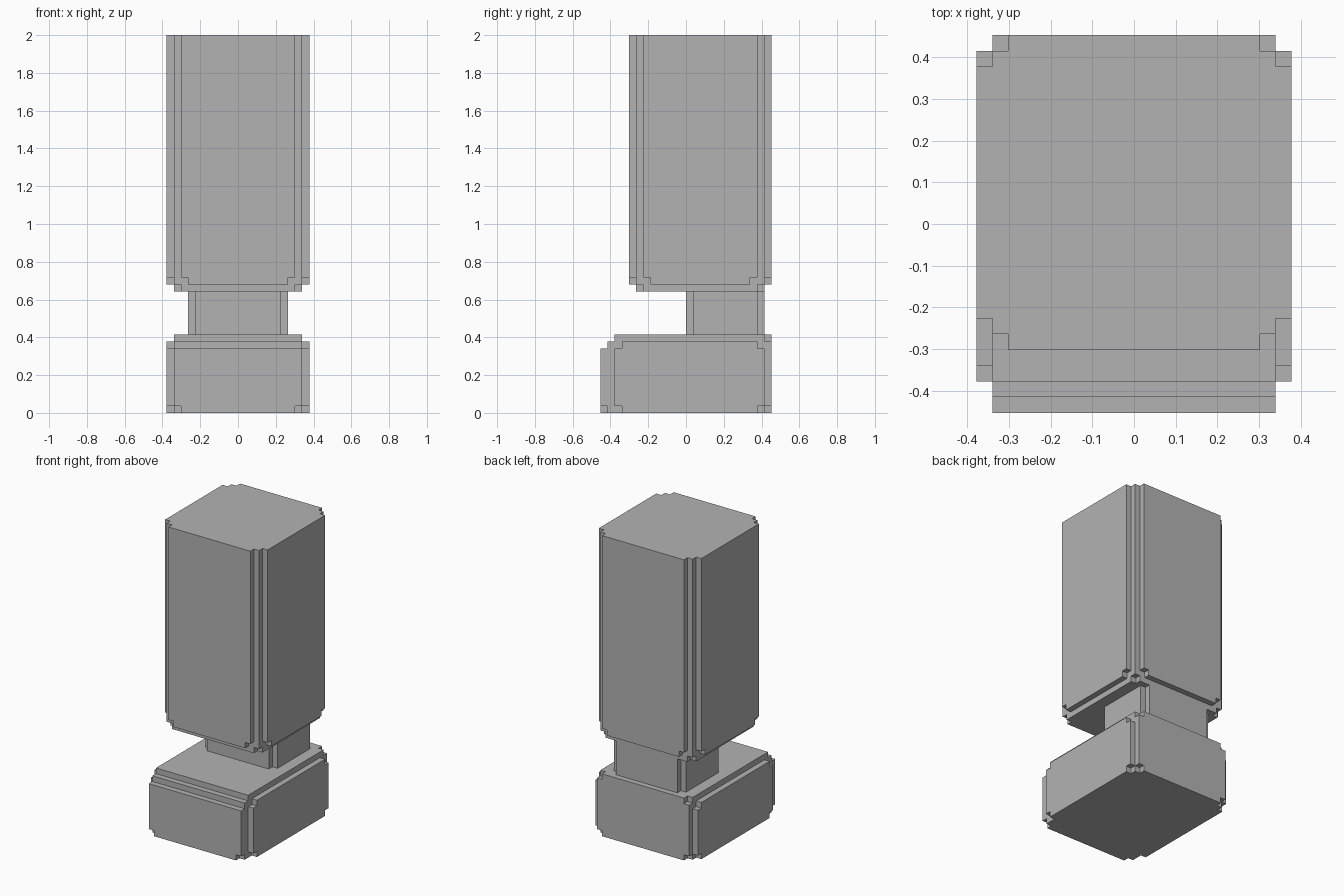
import bpy
import bmesh
import math

cube = bpy.data.objects.get("Cube")
if cube:
    bpy.data.objects.remove(cube, do_unlink=True)

U = 2 / 53  # one block step

grey = bpy.data.materials.new("plain grey")
grey.use_nodes = True
colour = (0.45, 0.45, 0.45, 1)
grey.diffuse_color = colour
grey.node_tree.nodes["Principled BSDF"].inputs["Base Color"].default_value = colour


def box(name, half_x, front, back, low, high):
    """Block centred on x, sized in block steps."""
    bm = bmesh.new()
    bmesh.ops.create_cube(bm, size=1)
    for v in bm.verts:
        v.co = (2 * half_x * v.co.x * U,
                (back if v.co.y > 0 else front) * U,
                (high if v.co.z > 0 else low) * U)
    mesh = bpy.data.meshes.new(name)
    bm.to_mesh(mesh)
    bm.free()
    obj = bpy.data.objects.new(name, mesh)
    bpy.context.scene.collection.objects.link(obj)
    return obj


def build_part(name, blocks):
    """Weld overlapping blocks into one solid with stepped edges."""
    part = box(name, *blocks[0])
    helpers = [box(name + "_block", *b) for b in blocks[1:]]
    for helper in helpers:
        helper.hide_render = True
        mod = part.modifiers.new("weld", 'BOOLEAN')
        mod.operation = 'UNION'
        mod.solver = 'EXACT'
        mod.object = helper
    graph = bpy.context.evaluated_depsgraph_get()
    mesh = bpy.data.meshes.new_from_object(part.evaluated_get(graph))
    part.modifiers.clear()
    part.data = mesh
    for helper in helpers:
        bpy.data.objects.remove(helper, do_unlink=True)
    # Merge flat regions
    bm = bmesh.new()
    bm.from_mesh(mesh)
    bmesh.ops.dissolve_limit(bm, angle_limit=math.radians(1),
                             verts=bm.verts, edges=bm.edges)
    bm.to_mesh(mesh)
    bm.free()
    mesh.materials.clear()
    mesh.materials.append(grey)
    return part


# Tall upper block with double-stepped upright edges
build_part("upper_leg", [
    (9, -7, 11, 18, 53),
    (8, -8, 12, 19, 53),
    (7, -8, 12, 18, 53),
    (10, -6, 10, 19, 53),
    (10, -5, 9, 18, 53),
    (9, -6, 10, 17, 53),
    (8, -7, 11, 17, 53),
])

# Narrow ankle between the two large blocks
build_part("ankle", [
    (7, 1, 10, 11, 17),
    (6, 0, 11, 11, 17),
])

# Foot with a stepped toe
build_part("foot", [
    (9, -11, 11, 0, 10),
    (9, -12, 12, 1, 9),
    (8, -12, 12, 0, 9),
    (9, -11, 12, 1, 10),
    (9, -10, 11, 0, 11),
    (8, -10, 12, 0, 11),
    (10, -10, 11, 1, 9),
    (10, -9, 10, 0, 10),
])
